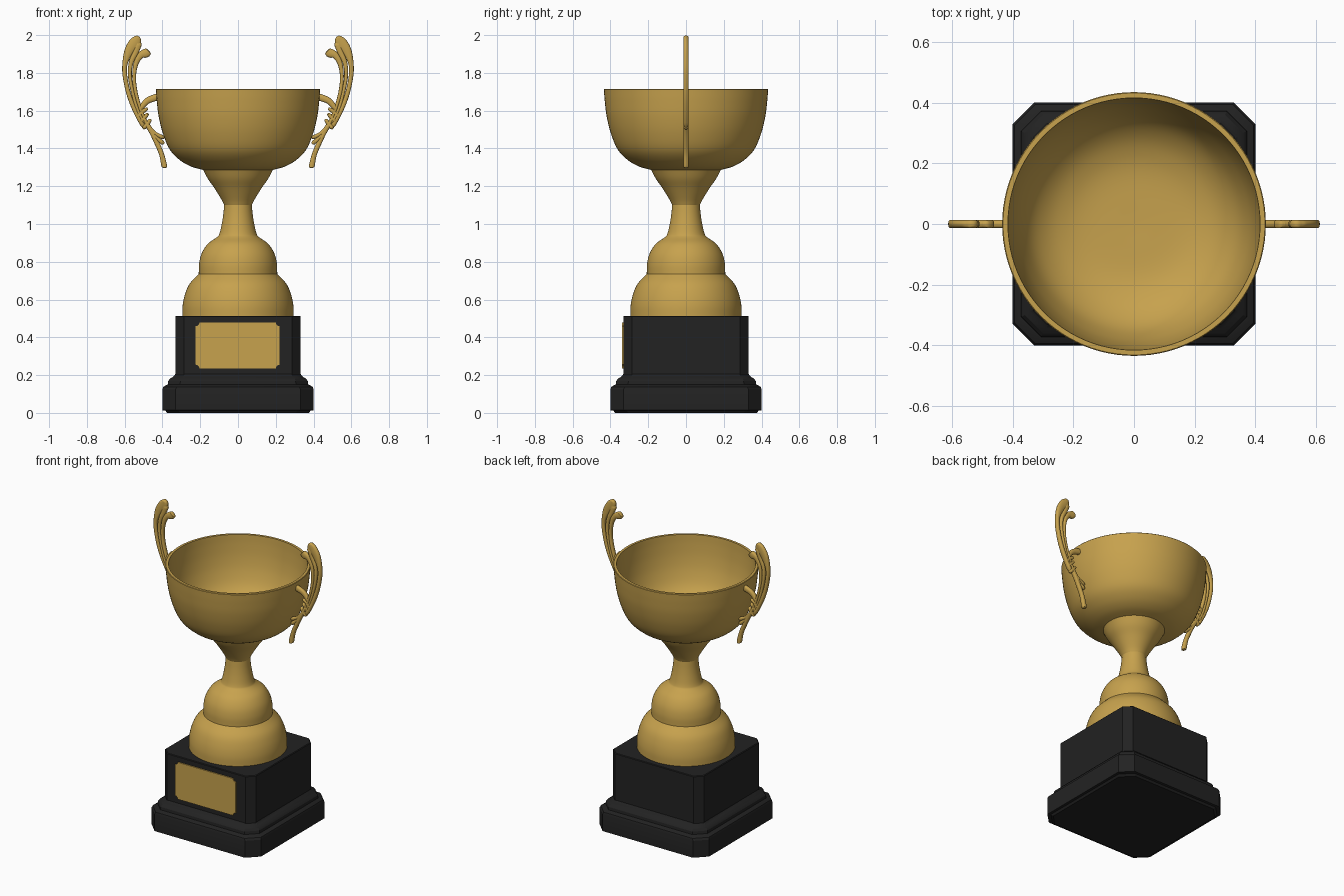
import bpy, bmesh, math
from mathutils import Vector


def material(name, rgb):
    m = bpy.data.materials.new(name)
    m.diffuse_color = (*rgb, 1)
    return m


GOLD = material("gold", (0.57, 0.36, 0.075))
BLACK = material("black", (0.016, 0.016, 0.016))


def finish(name, bm, mat, angle=30):
    bmesh.ops.recalc_face_normals(bm, faces=bm.faces)
    me = bpy.data.meshes.new(name)
    bm.to_mesh(me)
    bm.free()
    me.materials.append(mat)
    me.shade_smooth()
    me.set_sharp_from_angle(angle=math.radians(angle))
    ob = bpy.data.objects.new(name, me)
    bpy.context.collection.objects.link(ob)
    return ob


def spline(pts, n=5):
    """Catmull-Rom curve through the points."""
    p = [Vector(q) for q in pts]
    p = [2 * p[0] - p[1]] + p + [2 * p[-1] - p[-2]]
    out = []
    for i in range(1, len(p) - 2):
        a, b, c, d = p[i - 1:i + 3]
        for k in range(n):
            t = k / n
            out.append(0.5 * (2 * b + (c - a) * t + (2 * a - 5 * b + 4 * c - d) * t ** 2
                              + (3 * b - a - 3 * c + d) * t ** 3))
    return out + [p[-2]]


def loft(bm, rings):
    """Skin closed rings of points and cap both ends."""
    vs = [[bm.verts.new(c) for c in r] for r in rings]
    n = len(vs[0])
    for a, b in zip(vs, vs[1:]):
        for i in range(n):
            j = (i + 1) % n
            bm.faces.new((a[i], a[j], b[j], b[i]))
    bm.faces.new(vs[0])
    bm.faces.new(vs[-1])


def lathe(name, profile, mat, n=96):
    bm = bmesh.new()
    loft(bm, [[(r * math.cos(2 * math.pi * i / n), r * math.sin(2 * math.pi * i / n), z)
               for i in range(n)] for r, z in profile])
    return finish(name, bm, mat)


def plinth(name, levels, mat):
    """Square stack with cut corners: levels are (half width, cut, z)."""
    bm = bmesh.new()
    rings = []
    for h, c, z in levels:
        k = h - c
        rings.append([(h, -k, z), (h, k, z), (k, h, z), (-k, h, z),
                      (-h, k, z), (-h, -k, z), (-k, -h, z), (k, -h, z)])
    loft(bm, rings)
    return finish(name, bm, mat, 28)


# black base with moulded foot
plinth("base_foot", [(0.375, 0.07, 0), (0.385, 0.07, 0.012), (0.40, 0.07, 0.014), (0.40, 0.07, 0.125),
                     (0.395, 0.07, 0.138), (0.38, 0.065, 0.147), (0.372, 0.065, 0.15),
                     (0.37, 0.065, 0.168), (0.36, 0.06, 0.182), (0.345, 0.055, 0.19),
                     (0.332, 0.05, 0.205)], BLACK)
plinth("base_block", [(0.332, 0.045, 0.19), (0.332, 0.045, 0.51), (0.328, 0.045, 0.514)], BLACK)

# engraving plate with notched corners
bm = bmesh.new()
W, H, N = 0.222, 0.122, 0.02
outline = []
for sx, sz in ((1, 1), (-1, 1), (-1, -1), (1, -1)):
    arc = []
    for k in range(5):
        a = math.pi / 2 * k / 4
        arc.append((sx * (W - N * math.sin(a)), sz * (H - N * math.cos(a))))
    # concave quarter circle at each corner
    arc = [(sx * (W - N * math.cos(math.pi / 2 * k / 4)),
            sz * (H - N * math.sin(math.pi / 2 * k / 4))) for k in range(5)]
    arc.sort(key=lambda q: abs(q[0]), reverse=(sx * sz > 0))
    outline += arc
loft(bm, [[(x - 0.002, y, z + 0.357) for x, z in outline] for y in (-0.33, -0.3395)])
finish("name_plate", bm, GOLD)

# stepped domes and stem
lower = spline([(0.295, 0.51), (0.293, 0.57), (0.28, 0.63), (0.255, 0.685), (0.208, 0.735)])
upper = spline([(0.208, 0.735), (0.206, 0.79), (0.192, 0.845), (0.16, 0.895), (0.112, 0.93),
                (0.098, 0.95), (0.086, 1.0), (0.078, 1.05), (0.073, 1.10)])
flare = spline([(0.073, 1.10), (0.088, 1.13), (0.125, 1.19), (0.16, 1.24), (0.187, 1.292)])
lathe("stem", lower + upper[1:] + flare[1:], GOLD)

# hollow bowl
shell = spline([(0.15, 1.28), (0.187, 1.287), (0.25, 1.305), (0.31, 1.34), (0.362, 1.395), (0.398, 1.48),
                (0.42, 1.57), (0.43, 1.65), (0.435, 1.712)])
inner = spline([(0.416, 1.715), (0.411, 1.65), (0.40, 1.57), (0.38, 1.49), (0.346, 1.412),
                (0.30, 1.36), (0.24, 1.325), (0.16, 1.305), (0.02, 1.30)])
lathe("bowl", shell + [Vector((0.432, 1.715))] + inner, GOLD)


def ribbon(bm, side, pts, t=0.014):
    """Flat rounded strip in the x-z plane: points are (x, z, half width)."""
    path = spline(pts)
    rings = []
    for i, p in enumerate(path):
        d = (path[min(i + 1, len(path) - 1)] - path[max(i - 1, 0)]).xy.normalized()
        ring = []
        end = 0.5 if i in (0, len(path) - 1) else 1
        for k in range(12):
            a = 2 * math.pi * k / 12
            u = math.copysign(abs(math.cos(a)) ** 0.7, math.cos(a)) * p.z * end
            v = math.copysign(abs(math.sin(a)) ** 0.7, math.sin(a)) * t * end
            ring.append((side * (p.x - d.y * u), v, p.y + d.x * u))
        rings.append(ring)
    loft(bm, rings)


strips = [
    # outer leaf strip ending in the top lobe
    [(0.497, 1.51, .012), (0.54, 1.59, .012), (0.576, 1.68, .012), (0.598, 1.78, .012),
     (0.598, 1.85, .014), (0.575, 1.92, .025), (0.542, 1.965, .030), (0.528, 1.995, .012)],
    # middle strip
    [(0.495, 1.53, .009), (0.53, 1.60, .009), (0.556, 1.69, .009), (0.572, 1.78, .010),
     (0.567, 1.85, .012), (0.542, 1.91, .016), (0.522, 1.965, .018)],
    # inner strip ending in the small lobe
    [(0.49, 1.545, .008), (0.52, 1.62, .009), (0.542, 1.70, .010), (0.550, 1.78, .010),
     (0.540, 1.85, .013), (0.515, 1.893, .018), (0.487, 1.905, .024), (0.472, 1.918, .018)],
    # arm to the bowl
    [(0.415, 1.675, .018), (0.45, 1.665, .018), (0.485, 1.648, .016), (0.525, 1.60, .012)],
    # wrapped bands
    [(0.535, 1.565, .011), (0.505, 1.595, .012), (0.478, 1.612, .008)],
    [(0.52, 1.54, .011), (0.495, 1.565, .012), (0.475, 1.585, .008)],
    [(0.503, 1.505, .011), (0.48, 1.53, .012), (0.462, 1.555, .008)],
    # lower fronds
    [(0.505, 1.57, .010), (0.475, 1.52, .011), (0.44, 1.48, .010), (0.39, 1.455, .011)],
    [(0.49, 1.54, .010), (0.46, 1.495, .010), (0.43, 1.455, .010), (0.392, 1.425, .012)],
    # tail
    [(0.49, 1.54, .012), (0.46, 1.49, .012), (0.43, 1.43, .013), (0.405, 1.37, .013),
     (0.391, 1.31, .015), (0.390, 1.297, .010)],
]

# pair of leaf handles
for side, label in ((-1, "left"), (1, "right")):
    bm = bmesh.new()
    for s in strips:
        ribbon(bm, side, s)
    finish(label + "_handle", bm, GOLD, 50)
